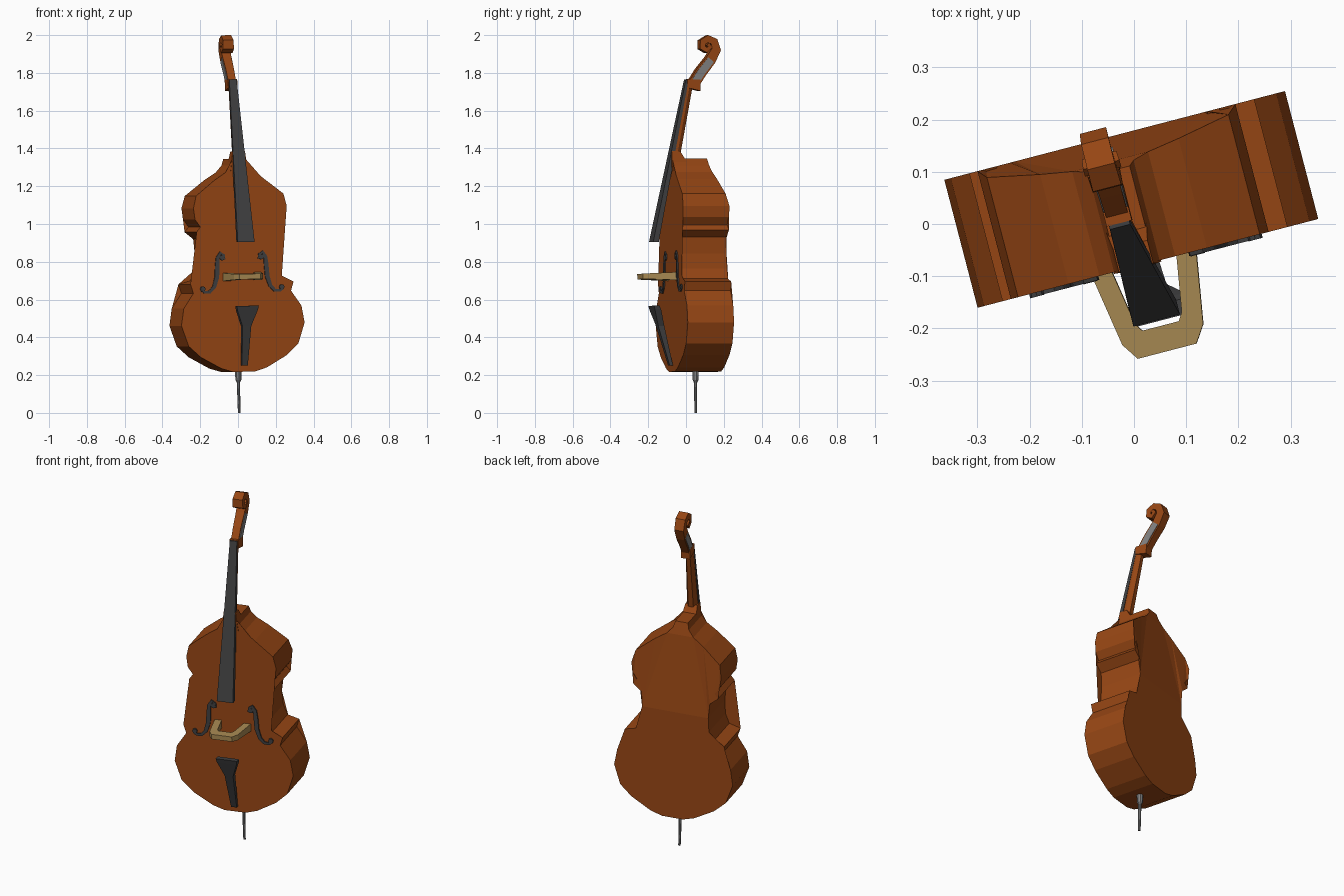
import bpy, bmesh, math
from mathutils import Matrix, Vector

cube = bpy.data.objects.get("Cube")
if cube:
    bpy.data.objects.remove(cube)


def material(name, rgb):
    m = bpy.data.materials.new(name)
    m.use_nodes = True
    m.diffuse_color = (*rgb, 1)
    m.node_tree.nodes["Principled BSDF"].inputs["Base Color"].default_value = (*rgb, 1)
    return m


WOOD = material("orange wood", (0.31, 0.062, 0.007))
BLACK = material("dark ebony", (0.05, 0.05, 0.052))
TAN = material("pale maple", (0.39, 0.25, 0.085))
GREY = material("grey metal", (0.22, 0.22, 0.22))

# The instrument stands turned and leaning slightly about its base
POSE = (Matrix.Translation((0, 0.05, 0.25)) @ Matrix.Rotation(math.radians(14.6), 4, "Z")
        @ Matrix.Rotation(math.radians(-1.5), 4, "Y") @ Matrix.Translation((0, 0, -0.25)))


def loft(name, rings, mat):
    """Skin a list of equal-length point rings and cap both ends."""
    bm = bmesh.new()
    loops = [[bm.verts.new(POSE @ Vector(p)) for p in ring] for ring in rings]
    n = len(loops[0])
    for a, b in zip(loops, loops[1:]):
        for i in range(n):
            j = (i + 1) % n
            bm.faces.new((a[i], a[j], b[j], b[i]))
    caps = [bm.faces.new(loops[0]), bm.faces.new(loops[-1])]
    bmesh.ops.triangulate(bm, faces=[f for f in caps if len(f.verts) > 4])
    bmesh.ops.recalc_face_normals(bm, faces=bm.faces)
    me = bpy.data.meshes.new(name)
    bm.to_mesh(me)
    bm.free()
    me.materials.append(mat)
    ob = bpy.data.objects.new(name, me)
    bpy.context.scene.collection.objects.link(ob)
    return ob


def slab(z, half, front, back):
    """Horizontal rectangle ring, optionally used along the height."""
    return [(-half, front, z), (half, front, z), (half, back, z), (-half, back, z)]


def sweep(name, path, mat, grow=0.0, thin=1.0):
    """Sweep a rectangle along a side-view path of (y, z, thickness, half width)."""
    rings = []
    for i, (y, z, t, w) in enumerate(path):
        a, b = path[max(i - 1, 0)], path[min(i + 1, len(path) - 1)]
        d = Vector((b[0] - a[0], b[1] - a[1])).normalized() * t * thin
        w += grow
        rings.append([(-w, y - d.y, z + d.x), (w, y - d.y, z + d.x),
                      (w, y + d.y, z - d.x), (-w, y + d.y, z - d.x)])
    return loft(name, rings, mat)


# Body: mirrored outline with waist corners, back leaning in at the shoulders
half = [(0.06, 0.218), (0.125, 0.238), (0.235, 0.3), (0.3, 0.36), (0.337, 0.47),
        (0.322, 0.56), (0.267, 0.64), (0.282, 0.688), (0.217, 0.705), (0.194, 0.76),
        (0.188, 0.84), (0.195, 0.925), (0.241, 0.963), (0.22, 0.99), (0.248, 1.03),
        (0.255, 1.09), (0.239, 1.155), (0.137, 1.235), (0.075, 1.275), (0.045, 1.31),
        (0.036, 1.345)]
outline = half + [(-x, z) for x, z in reversed(half)]


def back_depth(z):
    return 0.125 - 0.25 * max(0, z - 1.09)


loft("body", [[(x, -0.128, z) for x, z in outline],
              [(x, back_depth(z), z) for x, z in outline]], WOOD)

# Neck, heel and fingerboard
loft("neck_heel", [slab(1.28, 0.047, -0.131, -0.02), slab(1.33, 0.04, -0.132, -0.05),
                   slab(1.385, 0.034, -0.13, -0.085)], WOOD)
loft("neck", [[(-w, f, z), (w, f, z), (w, f + 0.02, z), (w * 0.5, b, z),
               (-w * 0.5, b, z), (-w, f + 0.02, z)]
              for z, w, f, b in ((1.3, 0.03, -0.132, -0.092), (1.75, 0.02, -0.043, -0.004))], WOOD)
loft("fingerboard", [slab(0.905, 0.046, -0.238, -0.208),
                     slab(1.765, 0.02, -0.047, -0.032)], BLACK)

# Head: nut block, pegbox curling into the scroll, grey side plates
nut = [(-0.04, 1.767), (-0.04, 1.722), (0.03, 1.705), (0.032, 1.765)]
loft("nut_block", [[(s * 0.025, y, z) for y, z in nut] for s in (-1, 1)], WOOD)
head = [(-0.005, 1.74, 0.03, 0.021), (0.038, 1.805, 0.03, 0.022), (0.09, 1.87, 0.028, 0.024),
        (0.12, 1.925, 0.025, 0.026), (0.108, 1.966, 0.021, 0.027), (0.075, 1.98, 0.02, 0.027),
        (0.046, 1.964, 0.018, 0.028), (0.044, 1.934, 0.016, 0.03), (0.066, 1.92, 0.014, 0.032),
        (0.084, 1.938, 0.012, 0.034), (0.07, 1.952, 0.01, 0.036)]
sweep("pegbox_and_scroll", head, WOOD)
sweep("pegbox_side_plates", head[:3], GREY, 0.003, 0.7)

# Bridge: flat U standing out from the front
outer = [(0.103, -0.125), (0.08, -0.267), (0.058, -0.3)]
inner = [(0.036, -0.25), (0.046, -0.235), (0.064, -0.125)]


def mirrored(points):
    return [(-x, y) for x, y in reversed(points)]


u_shape = outer + mirrored(outer) + mirrored(inner) + inner
# order: right outer, left outer, left inner, right inner
loft("bridge", [[(x, y, 0.722 + s * (0.016 + 0.04 * (y + 0.25))) for x, y in u_shape]
                for s in (-1, 1)], TAN)

# Tailpiece
loft("tailpiece", [slab(z, w, f, b) for z, w, f, b in (
    (0.25, 0.016, -0.145, -0.127), (0.46, 0.024, -0.208, -0.175),
    (0.545, 0.056, -0.234, -0.2), (0.567, 0.06, -0.24, -0.21))], BLACK)

# Sound holes: thin curved plates with round ends
stroke = [(0.1, 0.815, 0.011), (0.098, 0.838, 0.007), (0.115, 0.85, 0.008), (0.13, 0.825, 0.01),
          (0.134, 0.78, 0.012), (0.138, 0.72, 0.012), (0.154, 0.67, 0.01),
          (0.178, 0.645, 0.008), (0.205, 0.643, 0.007), (0.218, 0.658, 0.011)]
for side, label in ((1, "left"), (-1, "right")):
    rings = []
    for i, (x, z, w) in enumerate(stroke):
        a, b = stroke[max(i - 1, 0)], stroke[min(i + 1, len(stroke) - 1)]
        d = Vector((b[0] - a[0], b[1] - a[1])).normalized() * w
        p, q = (x - d.y, z + d.x), (x + d.y, z - d.x)
        rings.append([(side * p[0], -0.127, p[1]), (side * q[0], -0.127, q[1]),
                      (side * q[0], -0.135, q[1]), (side * p[0], -0.135, p[1])])
    loft("sound_hole_" + label, rings, BLACK)
    for cx, cz in ((0.106, 0.824), (0.216, 0.662)):
        disc = [(math.cos(k * math.pi / 4) * 0.014, math.sin(k * math.pi / 4) * 0.014)
                for k in range(8)]
        loft("sound_hole_end_" + label,
             [[(side * (cx + u), y, cz + v) for u, v in disc] for y in (-0.127, -0.136)], BLACK)

# End pin with collar
loft("end_pin", [[(math.cos(k * math.pi / 4) * r, math.sin(k * math.pi / 4) * r, z)
                  for k in range(8)]
                 for z, r in ((0.0, 0.007), (0.16, 0.009), (0.175, 0.016), (0.23, 0.018))], GREY)
